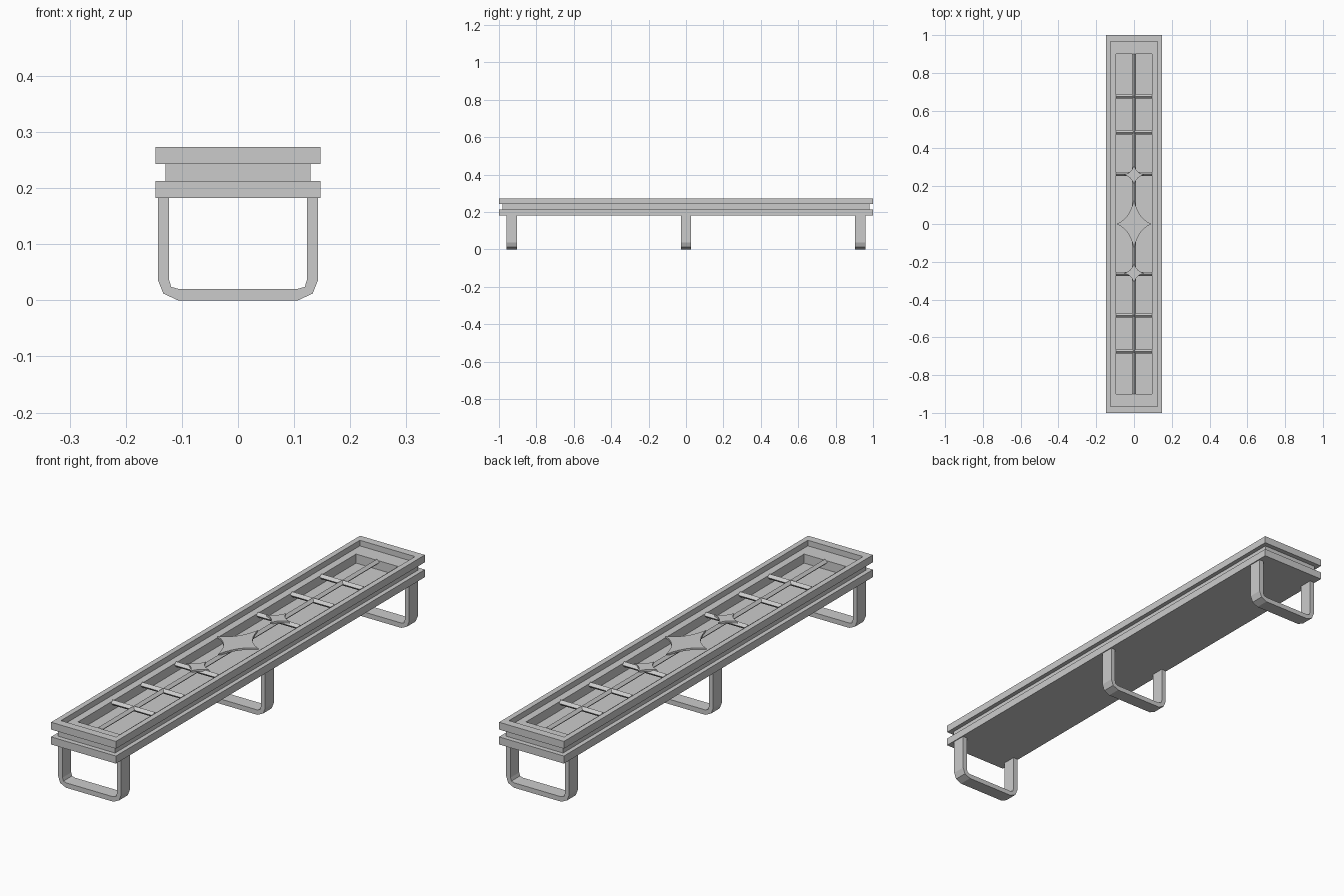
import bpy, bmesh, math
from mathutils import Vector

cube = bpy.data.objects.get("Cube")
if cube:
    bpy.data.objects.remove(cube, do_unlink=True)

GREY = (0.6, 0.6, 0.6, 1)
metal = bpy.data.materials.new("plain grey")
metal.use_nodes = True
metal.diffuse_color = GREY
metal.node_tree.nodes["Principled BSDF"].inputs["Base Color"].default_value = GREY


def finish(name, bm):
    bmesh.ops.recalc_face_normals(bm, faces=bm.faces)
    mesh = bpy.data.meshes.new(name)
    bm.to_mesh(mesh)
    bm.free()
    mesh.materials.append(metal)
    obj = bpy.data.objects.new(name, mesh)
    bpy.context.collection.objects.link(obj)
    return obj


def box(name, hx, hy, z0, z1):
    bm = bmesh.new()
    bmesh.ops.create_cube(bm, size=1)
    for v in bm.verts:
        v.co = Vector((v.co.x * 2 * hx, v.co.y * 2 * hy, z0 + (v.co.z + 0.5) * (z1 - z0)))
    return finish(name, bm)


def frame(name, outer, inner, z0, z1):
    """Rectangular frame: four rectangular loops joined into a closed ring."""
    bm = bmesh.new()
    loops = []
    for (hx, hy), z in ((outer, z0), (outer, z1), (inner, z1), (inner, z0)):
        loops.append([bm.verts.new((sx * hx, sy * hy, z))
                      for sx, sy in ((1, 1), (-1, 1), (-1, -1), (1, -1))])
    for i in range(4):
        a, b = loops[i], loops[(i + 1) % 4]
        for j in range(4):
            k = (j + 1) % 4
            bm.faces.new((a[j], a[k], b[k], b[j]))
    return finish(name, bm)


def prism(name, points, offset):
    """Closed outline extruded along an offset vector."""
    bm = bmesh.new()
    face = bm.faces.new([bm.verts.new(p) for p in points])
    new = bmesh.ops.extrude_face_region(bm, geom=[face], use_keep_orig=True)["geom"]
    bmesh.ops.translate(bm, vec=offset, verts=[g for g in new if isinstance(g, bmesh.types.BMVert)])
    return finish(name, bm)


def star(name, y, rx, ry, z0, z1):
    """Four-pointed plate with concave curved sides."""
    tips = [Vector((rx, 0)), Vector((0, ry)), Vector((-rx, 0)), Vector((0, -ry))]
    pts = []
    for i in range(4):
        a, b = tips[i], tips[(i + 1) % 4]
        mid = (a + b) * 0.22
        for s in range(6):
            t = s / 6
            p = a * (1 - t) ** 2 + mid * 2 * t * (1 - t) + b * t ** 2
            pts.append((p.x, p.y + y, z0))
    return prism(name, pts, (0, 0, z1 - z0))


# Tray: base slab, recessed middle frame, raised top rim
box("base_slab", 0.147, 1.0, 0.182, 0.213)
frame("middle_frame", (0.129, 0.98), (0.095, 0.9), 0.213, 0.25)
frame("top_rim", (0.147, 1.0), (0.125, 0.967), 0.243, 0.273)

# Lattice bars with a diamond section
R, BAR_Z = 0.011, 0.244
diamond = [(math.cos(i * math.pi / 2) * R, math.sin(i * math.pi / 2) * R) for i in range(4)]
prism("long_bar", [(u, -0.9, BAR_Z + w) for u, w in diamond], (0, 1.8, 0))
for n, y in enumerate((-0.675, -0.485, -0.265, 0.265, 0.485, 0.675)):
    prism(f"cross_bar_{n + 1}", [(-0.095, y + u, BAR_Z + w) for u, w in diamond], (0.19, 0, 0))

# Star ornaments over the lattice
star("centre_star", 0, 0.092, 0.13, 0.25, 0.258)
for label, y in (("front", -0.26), ("back", 0.26)):
    star(label + "_star", y, 0.052, 0.052, 0.25, 0.258)

# U-shaped legs with chamfered lower corners
outer = [(0.143, 0.182), (0.143, 0.037), (0.133, 0.012), (0.107, 0)]
inner = [(0.105, 0.02), (0.119, 0.024), (0.123, 0.037), (0.123, 0.182)]
outline = (outer + [(-x, z) for x, z in reversed(outer)]
           + [(-x, z) for x, z in reversed(inner)] + inner)
for label, y in (("front", -0.932), ("middle", 0), ("back", 0.932)):
    prism(label + "_leg", [(x, y - 0.028, z) for x, z in outline], (0, 0.056, 0))
